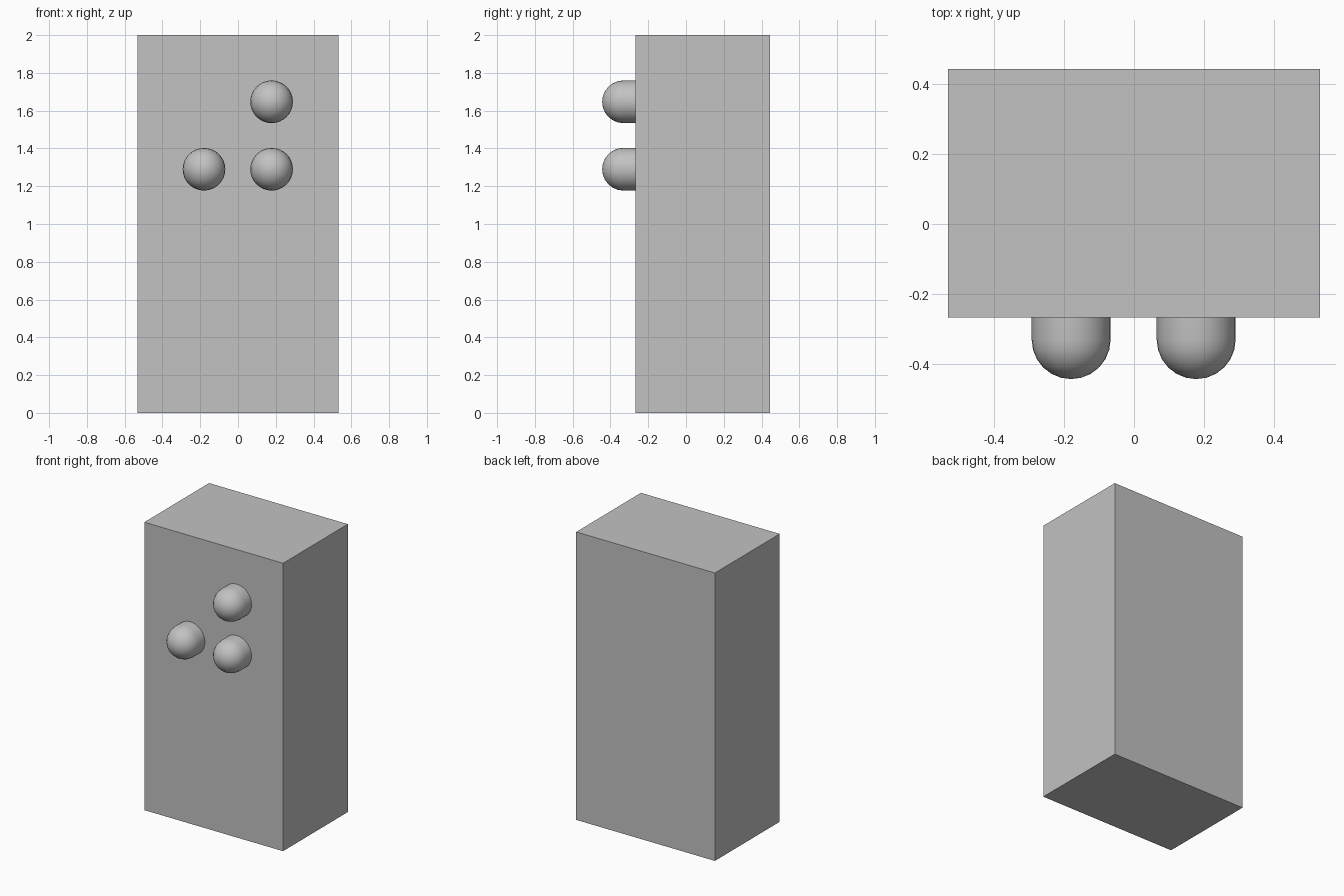
import bpy, bmesh, math
from mathutils import Matrix, Vector

cube = bpy.data.objects.get("Cube")
if cube:
    bpy.data.objects.remove(cube, do_unlink=True)

# Single plain grey
grey = bpy.data.materials.new("plain_grey")
grey.use_nodes = True
colour = (0.54, 0.54, 0.54, 1)
grey.diffuse_color = colour
grey.node_tree.nodes["Principled BSDF"].inputs["Base Color"].default_value = colour

FRONT, BACK = -0.267, 0.444
HALF_WIDTH, HEIGHT = 0.533, 2.0
RADIUS, DOME_START = 0.113, -0.331


def add_object(name, bm):
    bmesh.ops.recalc_face_normals(bm, faces=bm.faces)
    mesh = bpy.data.meshes.new(name)
    bm.to_mesh(mesh)
    bm.free()
    mesh.materials.append(grey)
    obj = bpy.data.objects.new(name, mesh)
    bpy.context.collection.objects.link(obj)
    return obj


# Rectangular body
bm = bmesh.new()
size = Matrix.Diagonal((2 * HALF_WIDTH, BACK - FRONT, HEIGHT, 1))
place = Matrix.Translation((0, (FRONT + BACK) / 2, HEIGHT / 2))
bmesh.ops.create_cube(bm, size=1, matrix=place @ size)
add_object("body", bm)


# Round-ended stud: a short cylinder and a hemisphere, turned about y
def add_stud(name, x, z, steps=6, segments=32):
    bm = bmesh.new()
    profile = [(RADIUS, FRONT + 0.01)]
    for i in range(steps + 1):
        a = math.pi / 2 * i / steps
        profile.append((RADIUS * math.cos(a), DOME_START - RADIUS * math.sin(a)))
    verts = [bm.verts.new((r, y, 0)) for r, y in profile]
    edges = [bm.edges.new(pair) for pair in zip(verts, verts[1:])]
    bmesh.ops.spin(bm, geom=verts + edges, cent=(0, 0, 0), axis=(0, 1, 0),
                   angle=2 * math.pi, steps=segments)
    bmesh.ops.remove_doubles(bm, verts=bm.verts, dist=0.0005)
    bmesh.ops.holes_fill(bm, edges=[e for e in bm.edges if e.is_boundary])
    for face in bm.faces:
        face.smooth = len(face.verts) <= 4
    stud = add_object(name, bm)
    stud.location = Vector((x, 0, z))


add_stud("upper_left_stud", 0.178, 1.647)
add_stud("lower_left_stud", 0.178, 1.29)
add_stud("lower_right_stud", -0.18, 1.29)
